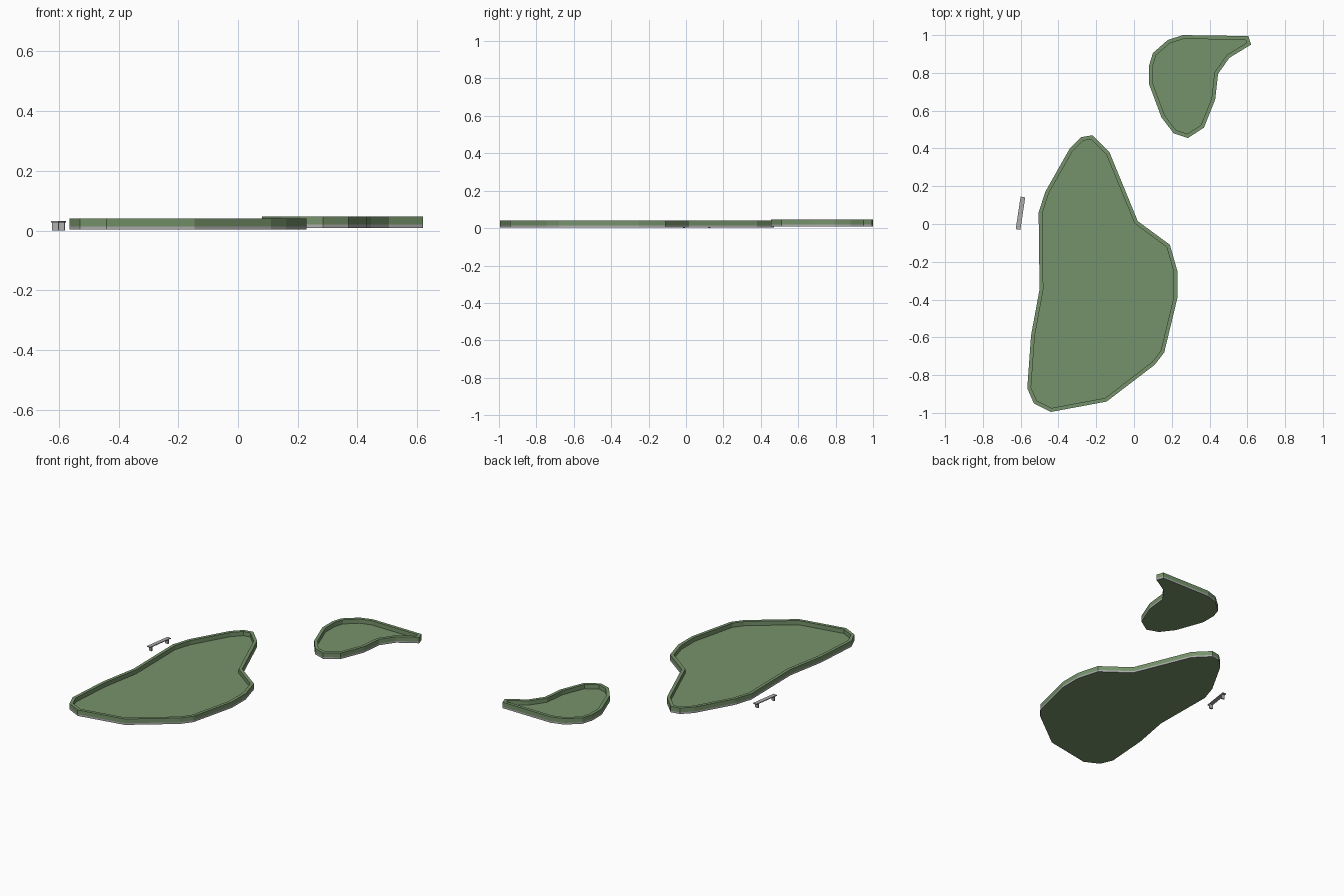
import bpy, bmesh, math
from mathutils import Vector, Matrix

if "Cube" in bpy.data.objects:
    bpy.data.objects.remove(bpy.data.objects["Cube"])


def material(name, rgb):
    m = bpy.data.materials.new(name)
    m.use_nodes = True
    m.diffuse_color = (*rgb, 1)
    m.node_tree.nodes["Principled BSDF"].inputs["Base Color"].default_value = (*rgb, 1)
    return m


GREEN = material("lawn green", (0.18, 0.29, 0.145))
GREY = material("stone grey", (0.42, 0.42, 0.42))


def finish(bm, name, mats):
    bmesh.ops.recalc_face_normals(bm, faces=bm.faces[:])
    mesh = bpy.data.meshes.new(name)
    bm.to_mesh(mesh)
    bm.free()
    for m in mats:
        mesh.materials.append(m)
    obj = bpy.data.objects.new(name, mesh)
    bpy.context.collection.objects.link(obj)
    return obj


def inset(points, width):
    """Mitred inward offset of a clockwise outline."""
    result = []
    for i, p in enumerate(points):
        a = (p - points[i - 1]).normalized()
        b = (points[(i + 1) % len(points)] - p).normalized()
        na, nb = Vector((a.y, -a.x)), Vector((b.y, -b.x))
        result.append(p + (na + nb) * width / (1 + na.dot(nb)))
    return result


def planting_bed(name, outline, base, rim=0.02):
    """Raised bed: grey footing, green curb and a sunken lawn."""
    outer = [Vector(p) for p in outline]
    inner = inset(outer, rim)
    footing, top = base + 0.011, base + 0.038
    bm = bmesh.new()
    rings = [[bm.verts.new((p.x, p.y, z)) for p in pts] for pts, z in
             ((outer, base), (outer, footing), (outer, top), (inner, top), (inner, footing))]
    n = len(outer)
    for k, (low, high) in enumerate(zip(rings, rings[1:])):
        for i in range(n):
            j = (i + 1) % n
            face = bm.faces.new((low[i], low[j], high[j], high[i]))
            face.material_index = 1 if k == 0 else 0
    bm.faces.new(rings[0])
    bm.faces.new(rings[-1])
    return finish(bm, name, (GREEN, GREY))


# Large bed
planting_bed("large_bed", [
    (-.22, .47), (-.13, .38), (.02, .015), (.19, -.11), (.23, -.25), (.23, -.39),
    (.16, -.68), (.11, -.745), (-.145, -.94), (-.44, -.995), (-.53, -.95), (-.565, -.87),
    (-.545, -.59), (-.5, -.345), (-.505, .06), (-.47, .17), (-.34, .40), (-.28, .46)], 0.003)

# Small bed
planting_bed("small_bed", [
    (.26, 1), (.605, .995), (.62, .95), (.505, .88), (.445, .795), (.43, .66), (.37, .51),
    (.285, .455), (.21, .48), (.145, .565), (.08, .74), (.08, .84), (.10, .905), (.18, .975)],
    0.009)

# Bench: long seat on two end legs, turned slightly beside the large bed
place = Matrix.Translation((-0.601, 0.057, 0)) @ Matrix.Rotation(math.radians(-8.5), 4, "Z")


def bench_part(name, size, centre):
    bm = bmesh.new()
    bmesh.ops.create_cube(bm, size=1)
    bmesh.ops.scale(bm, vec=size, verts=bm.verts)
    bmesh.ops.translate(bm, vec=centre, verts=bm.verts)
    bm.transform(place)
    finish(bm, name, (GREY,))


bench_part("bench_seat", (0.025, 0.174, 0.005), (0, 0, 0.0295))
for side, y in (("front", -0.068), ("back", 0.068)):
    bench_part(f"bench_{side}_leg", (0.022, 0.009, 0.027), (0, y, 0.0135))
